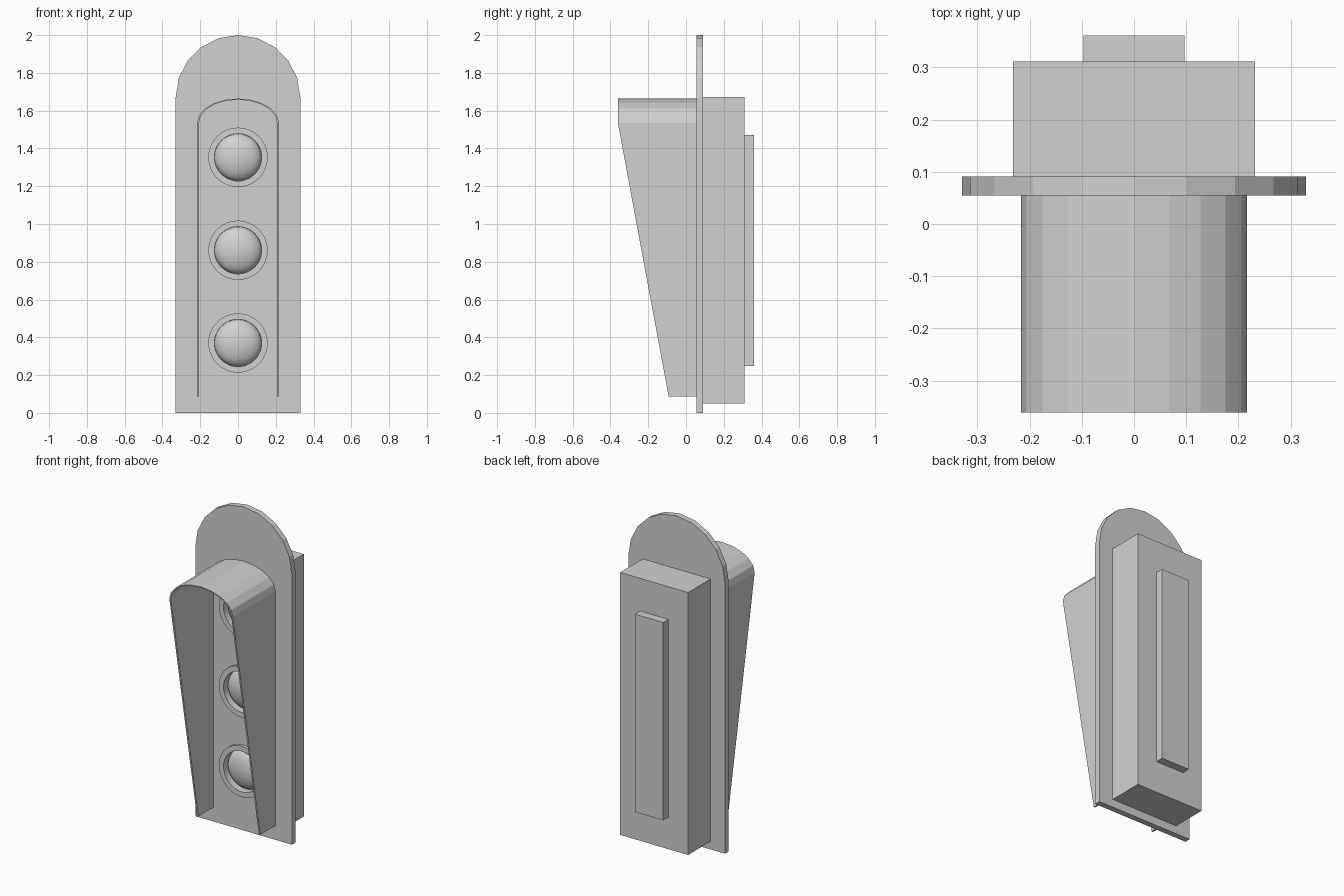
import bpy, bmesh
from math import sin, cos, pi, radians

cube = bpy.data.objects.get("Cube")
if cube:
    bpy.data.objects.remove(cube, do_unlink=True)

grey = bpy.data.materials.new("light grey")
grey.use_nodes = True
colour = (0.64, 0.64, 0.64, 1)
grey.diffuse_color = colour
grey.node_tree.nodes["Principled BSDF"].inputs["Base Color"].default_value = colour

PLATE_FRONT, PLATE_BACK = 0.055, 0.091
LAMP_HEIGHTS = (0.37, 0.861, 1.353)
LAMP_R, RING_R = 0.125, 0.157


def make(name, bm, smooth=False):
    bmesh.ops.recalc_face_normals(bm, faces=bm.faces)
    mesh = bpy.data.meshes.new(name)
    bm.to_mesh(mesh)
    bm.free()
    mesh.materials.append(grey)
    obj = bpy.data.objects.new(name, mesh)
    bpy.context.collection.objects.link(obj)
    if smooth:
        bpy.ops.object.select_all(action="DESELECT")
        obj.select_set(True)
        bpy.context.view_layer.objects.active = obj
        bpy.ops.object.shade_smooth_by_angle(angle=radians(35))
    return obj


def arch(half_width, spring, rise, bottom, steps=10):
    """Outline in x and z: straight legs with an elliptical top."""
    top = [(half_width * cos(pi * i / steps), spring + rise * sin(pi * i / steps))
           for i in range(steps + 1)]
    return [(half_width, bottom)] + top + [(-half_width, bottom)]


def extrude_outline(name, outline, y0, y1):
    bm = bmesh.new()
    face = bm.faces.new([bm.verts.new((x, y0, z)) for x, z in outline])
    new = bmesh.ops.extrude_face_region(bm, geom=[face])["geom"]
    verts = [v for v in new if isinstance(v, bmesh.types.BMVert)]
    bmesh.ops.translate(bm, verts=verts, vec=(0, y1 - y0, 0))
    return make(name, bm)


def box(name, w, y0, y1, z0, z1):
    return extrude_outline(name, [(w, z0), (w, z1), (-w, z1), (-w, z0)], y0, y1)


def lathe(name, profile, z, closed=False, steps=48):
    """Turn (radius, y) points around the front-back axis at height z."""
    bm = bmesh.new()
    verts = [bm.verts.new((r, y, z)) for r, y in profile]
    pairs = list(zip(verts, verts[1:]))
    if closed:
        pairs.append((verts[-1], verts[0]))
    edges = [bm.edges.new(p) for p in pairs]
    bmesh.ops.spin(bm, geom=verts + edges, cent=(0, 0, z), axis=(0, 1, 0),
                   angle=2 * pi, steps=steps)
    bmesh.ops.remove_doubles(bm, verts=bm.verts, dist=0.0001)
    return make(name, bm, smooth=True)


# Round-topped back plate with lamp holes
plate = extrude_outline("back_plate", arch(0.33, 1.67, 0.33, 0), PLATE_FRONT, PLATE_BACK)
for i, z in enumerate(LAMP_HEIGHTS):
    cutter = lathe(f"hole_cutter_{i + 1}",
                   [(0, 0), (LAMP_R, 0), (LAMP_R, 0.15), (0, 0.15)], z)
    cutter.hide_render = True
    cutter.hide_viewport = True
    cut = plate.modifiers.new("lamp hole", "BOOLEAN")
    cut.operation = "DIFFERENCE"
    cut.solver = "EXACT"
    cut.object = cutter
bpy.context.view_layer.update()
cut_mesh = bpy.data.meshes.new_from_object(
    plate.evaluated_get(bpy.context.evaluated_depsgraph_get()))
plate.modifiers.clear()
plate.data = cut_mesh
for obj in [o for o in bpy.data.objects if o.name.startswith("hole_cutter")]:
    bpy.data.objects.remove(obj, do_unlink=True)

# Housing and rear cover
box("housing", 0.232, PLATE_BACK, 0.311, 0.05, 1.672)
box("rear_cover", 0.097, 0.311, 0.361, 0.247, 1.47)

# Lamp rings and domed lenses
for i, z in enumerate(LAMP_HEIGHTS):
    lathe(f"lamp_ring_{i + 1}",
          [(LAMP_R, 0.037), (RING_R, 0.037), (RING_R, PLATE_FRONT), (LAMP_R, PLATE_FRONT)],
          z, closed=True)
    dome = [(0.124 * cos(pi / 2 * k / 12), 0.09 - 0.06 * sin(pi / 2 * k / 12))
            for k in range(13)]
    lathe(f"lens_{i + 1}", dome, z)

# Thin arched hood whose front edge slopes back towards the bottom
SPRING, BOTTOM = 1.536, 0.087


def hood_front(z):
    t = min(1, (z - BOTTOM) / (SPRING - BOTTOM))
    return -0.092 + t * (-0.361 + 0.092)


bm = bmesh.new()
outer = arch(0.217, SPRING, 0.128, BOTTOM)
inner = arch(0.207, SPRING, 0.122, BOTTOM)
rows = []
for (ox, oz), (ix, iz) in zip(outer, inner):
    corners = ((ox, hood_front(oz), oz), (ox, PLATE_FRONT, oz),
               (ix, PLATE_FRONT, iz), (ix, hood_front(iz), iz))
    rows.append([bm.verts.new(c) for c in corners])
for a, b in zip(rows, rows[1:]):
    for k in range(4):
        n = (k + 1) % 4
        bm.faces.new((a[k], a[n], b[n], b[k]))
bm.faces.new(rows[0])
bm.faces.new(rows[-1])
make("hood", bm)
